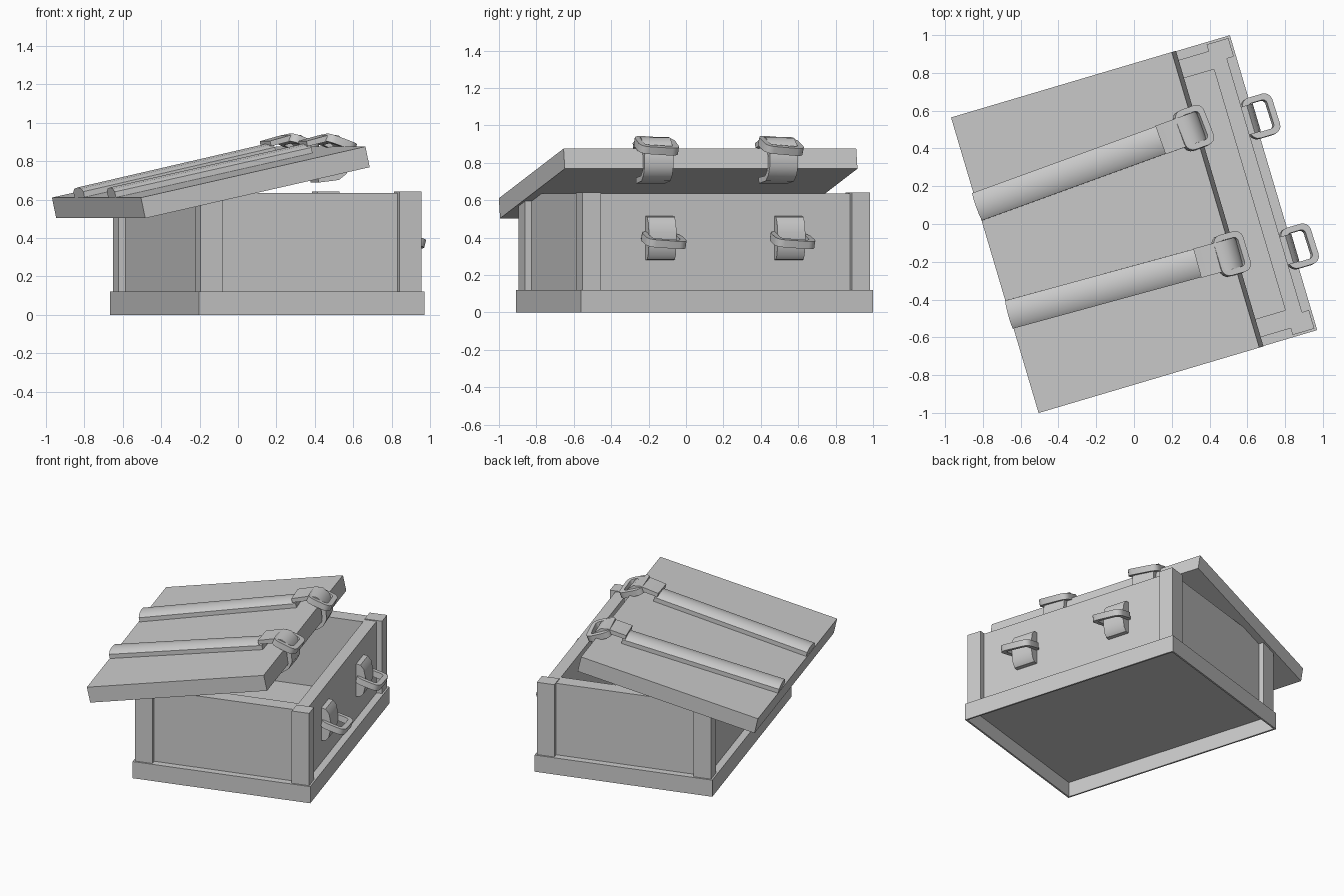
import bpy, bmesh
from math import radians, cos, sin, pi
from mathutils import Matrix, Vector

if "Cube" in bpy.data.objects:
    bpy.data.objects.remove(bpy.data.objects["Cube"])

T = Matrix.Translation
def R(deg, axis):
    return Matrix.Rotation(radians(deg), 4, axis)

# Frames: whole chest is turned about z, lid slid back and tilted
CHEST = T((0.152, 0.045, 0)) @ R(16.5, 'Z')
LID = CHEST @ T((-0.927, 0, 0.61)) @ R(-12.3, 'Y')


def finish(name, bm, frame, smooth=True):
    bmesh.ops.recalc_face_normals(bm, faces=bm.faces[:])
    bmesh.ops.transform(bm, matrix=frame, verts=bm.verts[:])
    me = bpy.data.meshes.new(name)
    bm.to_mesh(me)
    bm.free()
    ob = bpy.data.objects.new(name, me)
    bpy.context.collection.objects.link(ob)
    if smooth:
        bpy.ops.object.select_all(action='DESELECT')
        ob.select_set(True)
        bpy.context.view_layer.objects.active = ob
        bpy.ops.object.shade_smooth_by_angle(angle=radians(35))
    return ob


def box(name, lo, hi, frame):
    bm = bmesh.new()
    lo, hi = Vector(lo), Vector(hi)
    bmesh.ops.create_cube(bm, size=1, matrix=T((lo + hi) / 2) @ Matrix.Diagonal((*(hi - lo), 1)))
    return finish(name, bm, frame, False)


def prism(name, pts, axis, a, b, frame):
    """Closed 2D profile swept along x (profile y,z) or y (profile x,z)."""
    bm = bmesh.new()
    place = (lambda p, t: (t, p[0], p[1])) if axis == 'x' else (lambda p, t: (p[0], t, p[1]))
    face = bm.faces.new([bm.verts.new(place(p, a)) for p in pts])
    new = bmesh.ops.extrude_face_region(bm, geom=[face])['geom']
    move = Vector((b - a, 0, 0)) if axis == 'x' else Vector((0, b - a, 0))
    bmesh.ops.translate(bm, vec=move, verts=[v for v in new if isinstance(v, bmesh.types.BMVert)])
    return finish(name, bm, frame)


def rounded(hx, hy, r, n=4):
    out = []
    for k, (sx, sy) in enumerate([(1, 1), (-1, 1), (-1, -1), (1, -1)]):
        for i in range(n + 1):
            a = k * pi / 2 + i / n * pi / 2
            out.append((sx * (hx - r) + r * cos(a), sy * (hy - r) + r * sin(a)))
    return out


def ring(name, frame):
    bm = bmesh.new()
    outer, inner = rounded(0.085, 0.112, 0.045), rounded(0.052, 0.08, 0.022)
    loops = [[bm.verts.new((x, y, z)) for x, y in pts]
             for pts, z in ((outer, -0.021), (outer, 0.021), (inner, 0.021), (inner, -0.021))]
    n = len(outer)
    for k in range(4):
        p, q = loops[k], loops[(k + 1) % 4]
        for i in range(n):
            j = (i + 1) % n
            bm.faces.new((p[i], p[j], q[j], q[i]))
    return finish(name, bm, frame)


# Base skirt: hollow underneath, with a deck that forms the chest floor
HX, HY, TH = 0.612, 0.814, 0.012
box("base_deck", (-HX, -HY, 0.106), (HX, HY, 0.12), CHEST)
for s, tag in ((1, "front"), (-1, "back")):
    x = sorted((s * HX, s * (HX - TH)))
    box("base_skirt_long_" + tag, (x[0], -HY, 0), (x[1], HY, 0.12), CHEST)
    y = sorted((s * HY, s * (HY - TH)))
    box("base_skirt_short_" + tag, (-HX, y[0], 0), (HX, y[1], 0.12), CHEST)
    # Chest walls
    x = sorted((s * 0.48, s * 0.562))
    box("long_wall_" + tag, (x[0], -0.765, 0.11), (x[1], 0.765, 0.635), CHEST)
    y = sorted((s * 0.665, s * 0.765))
    box("short_wall_" + tag, (-0.55, y[0], 0.11), (0.55, y[1], 0.635), CHEST)
    # Corner posts
    for t in (1, -1):
        x, y = sorted((s * 0.48, s * 0.6)), sorted((t * 0.70, t * 0.802))
        box("corner_post", (x[0], y[0], 0.11), (x[1], y[1], 0.641), CHEST)

# Lid
box("lid", (0, -0.816, -0.11), (1.247, 0.816, 0), LID)

# Profiles for the lid straps, the hook over the lid edge and the wall clasp
bar = [(-0.077, -0.005), (-0.077, 0.03), (-0.05, 0.047), (0, 0.053),
       (0.05, 0.047), (0.077, 0.03), (0.077, -0.005)]
hook = [(1.07, 0.068), (1.20, 0.074), (1.245, 0.06), (1.278, 0.02), (1.287, -0.04),
        (1.276, -0.104), (1.245, -0.145), (1.198, -0.167), (1.09, -0.157),
        (1.09, -0.125), (1.19, -0.137), (1.225, -0.12), (1.248, -0.09),
        (1.255, -0.04), (1.248, 0.005), (1.225, 0.035), (1.195, 0.043), (1.07, 0.04)]
clasp = [(0.555, 0.515), (0.592, 0.51), (0.615, 0.48), (0.625, 0.43), (0.625, 0.36),
         (0.612, 0.305), (0.59, 0.282), (0.555, 0.28)]

# Each strap: (y at back edge, turn, wall clasp y)
for tag, y0, turn, yc in (("left", 0.323, 3.4, 0.356), ("right", -0.272, -1.2, -0.362)):
    strap = LID @ T((0, y0, 0)) @ R(turn, 'Z')
    prism("lid_strap_" + tag, bar, 'x', 0.004, 1.09, strap)
    prism("lid_hook_" + tag, hook, 'y', -0.08, 0.08, strap)
    ring("lid_ring_" + tag, strap @ T((1.249, 0, 0.015)) @ R(32, 'Y') @ R(-4, 'X'))
    prism("wall_clasp_" + tag, clasp, 'y', yc - 0.077, yc + 0.077, CHEST)
    ring("wall_ring_" + tag, CHEST @ T((0.645, yc, 0.385)) @ R(15, 'Y') @ R(-4, 'X'))
